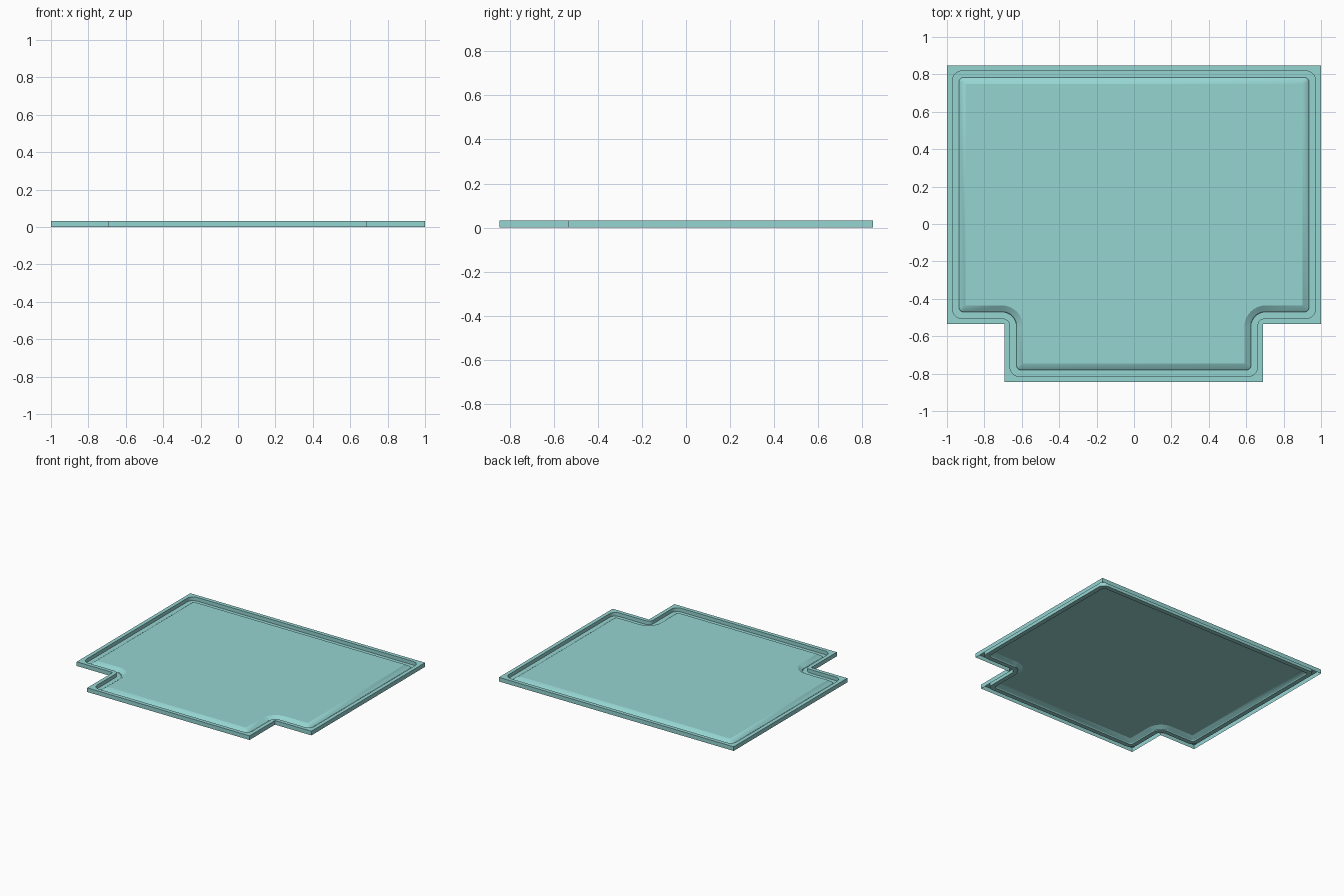
import bpy, bmesh, math
from mathutils import Vector

if "Cube" in bpy.data.objects:
    bpy.data.objects.remove(bpy.data.objects["Cube"])

# Outline of the mat, anticlockwise, with two notched front corners
OUT = [(-1, .848), (-1, -.535), (-.693, -.535), (-.693, -.845),
       (.69, -.845), (.69, -.535), (1, -.535), (1, .848)]
STEPS = 8


def ring(inset, r_out, r_in):
    """Offset outline with rounded corners (r_out convex, r_in reentrant)."""
    pts = []
    for i in range(len(OUT)):
        p = Vector(OUT[i])
        a = (p - Vector(OUT[i - 1])).normalized()
        b = (Vector(OUT[(i + 1) % len(OUT)]) - p).normalized()
        turn = a.x * b.y - a.y * b.x
        na, nb = Vector((-a.y, a.x)), Vector((-b.y, b.x))
        p = p + (na + nb) * inset
        r = r_out if turn > 0 else r_in
        c = p + (b - a) * r
        for k in range(STEPS + 1):
            t = k / STEPS * math.pi / 2
            pts.append(c - b * r * math.cos(t) + a * r * math.sin(t))
    return pts


# Cross-section: rim, sunken groove, then a slope up to the raised panel
# (inset, height, convex radius, reentrant radius)
PROFILE = [(0, 0, 0, 0), (0, .032, 0, 0),
           (.03, .032, .05, .04), (.03, .004, .05, .04),
           (.065, .004, .022, .08), (.068, .010, .02, .085),
           (.10, .030, 0, .115)]

bm = bmesh.new()
rings = [[bm.verts.new((q.x, q.y, z)) for q in ring(d, ro, ri)]
         for d, z, ro, ri in PROFILE]
n = len(rings[0])
for lo, hi in zip(rings, rings[1:]):
    for i in range(n):
        j = (i + 1) % n
        bm.faces.new((lo[i], lo[j], hi[j], hi[i]))
bm.faces.new(rings[-1])
bmesh.ops.remove_doubles(bm, verts=bm.verts, dist=1e-5)
bmesh.ops.recalc_face_normals(bm, faces=bm.faces)
# Keep the panel facing up
panel = max(bm.faces, key=lambda f: f.calc_area())
if panel.normal.z < 0:
    bmesh.ops.reverse_faces(bm, faces=bm.faces)

me = bpy.data.meshes.new("floor_mat")
bm.to_mesh(me)
bm.free()
tray = bpy.data.objects.new("floor_mat", me)
bpy.context.collection.objects.link(tray)

mat = bpy.data.materials.new("teal")
mat.diffuse_color = (.30, .66, .64, 1)
mat.use_nodes = True
mat.node_tree.nodes["Principled BSDF"].inputs["Base Color"].default_value = mat.diffuse_color
me.materials.append(mat)

bpy.context.view_layer.objects.active = tray
tray.select_set(True)
bpy.ops.object.shade_smooth_by_angle(angle=math.radians(30))
